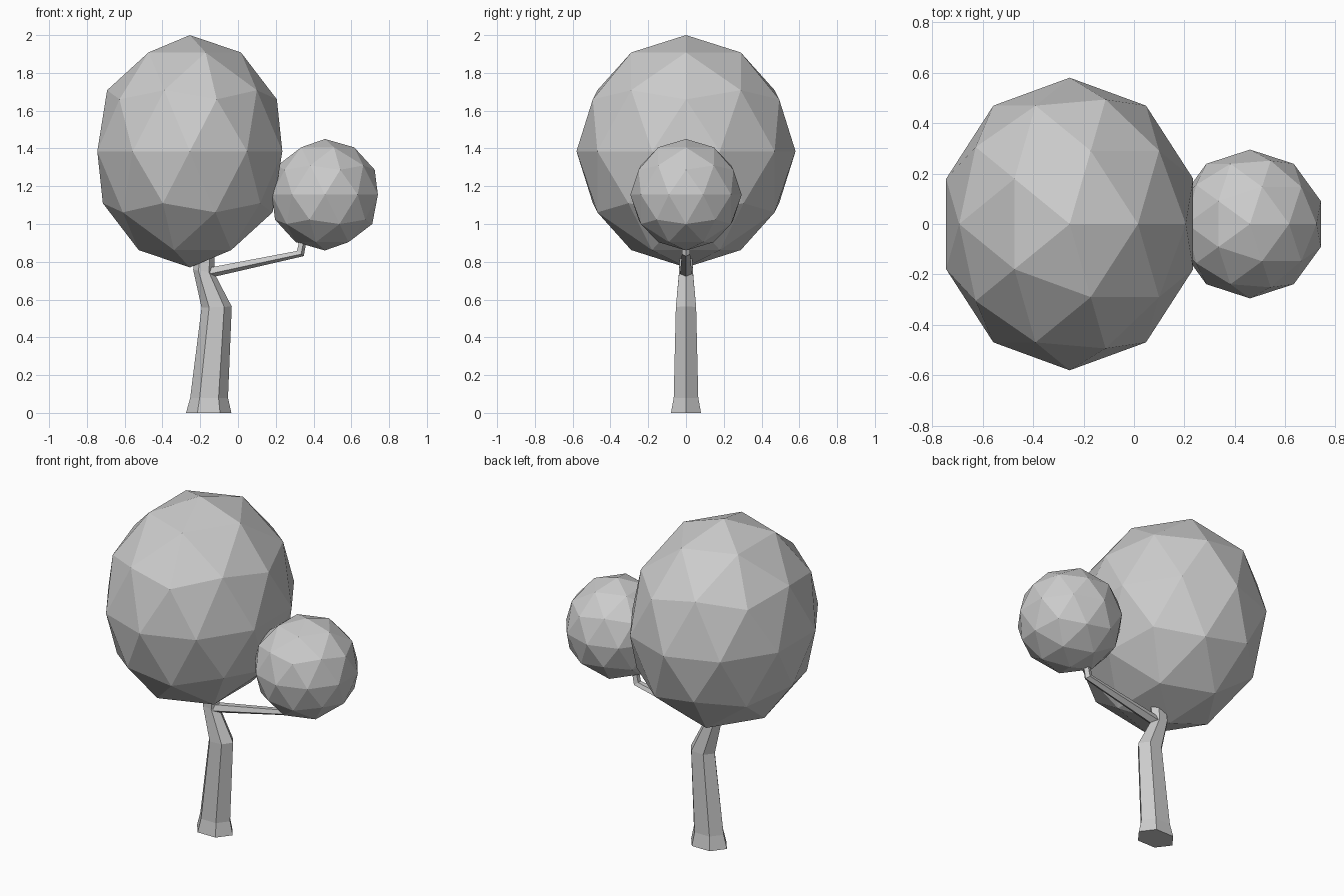
import bpy, bmesh
from math import sin, cos, pi, radians

if "Cube" in bpy.data.objects:
    bpy.data.objects.remove(bpy.data.objects["Cube"])


def crown(name, centre, scale):
    """Low-poly leaf ball: 80-face icosphere, scaled."""
    bpy.ops.mesh.primitive_ico_sphere_add(subdivisions=2, radius=1, location=centre)
    ob = bpy.context.object
    ob.name = name
    ob.scale = scale
    bpy.ops.object.transform_apply(location=False, rotation=False, scale=True)
    return ob


def limb(name, rings, sides):
    """Loft through rings (x, z, radius in plane, radius in y, tilt in degrees)."""
    bm = bmesh.new()
    loops = []
    for x, z, rx, ry, tilt in rings:
        t = radians(tilt)
        loop = []
        for i in range(sides):
            a = 2 * pi * i / sides
            u = rx * cos(a)
            loop.append(bm.verts.new((x + u * cos(t), ry * sin(a), z + u * sin(t))))
        loops.append(loop)
    for lo, hi in zip(loops, loops[1:]):
        for i in range(sides):
            j = (i + 1) % sides
            bm.faces.new((lo[i], lo[j], hi[j], hi[i]))
    bm.faces.new(loops[0][::-1])
    bm.faces.new(loops[-1])
    bmesh.ops.recalc_face_normals(bm, faces=bm.faces)
    me = bpy.data.meshes.new(name)
    bm.to_mesh(me)
    bm.free()
    ob = bpy.data.objects.new(name, me)
    bpy.context.collection.objects.link(ob)
    return ob


# Leaf balls
crown("large_crown", (-0.255, 0, 1.385), (0.515, 0.58, 0.615))
crown("small_crown", (0.46, 0, 1.155), (0.295, 0.295, 0.295))

# Six-sided trunk with flared foot, bending left and then up into the crown
limb("trunk", [
    (-0.155, 0.00, 0.120, 0.092, 0),
    (-0.153, 0.08, 0.100, 0.075, 0),
    (-0.113, 0.56, 0.080, 0.062, 2),
    (-0.182, 0.75, 0.056, 0.042, -8),
    (-0.165, 0.92, 0.045, 0.036, 0),
], 6)

# Side branch reaching right, then turning up into the small crown
limb("branch", [
    (-0.175, 0.740, 0.030, 0.034, -80),
    (0.328, 0.845, 0.025, 0.023, -37),
    (0.350, 0.950, 0.020, 0.020, 0),
], 5)
